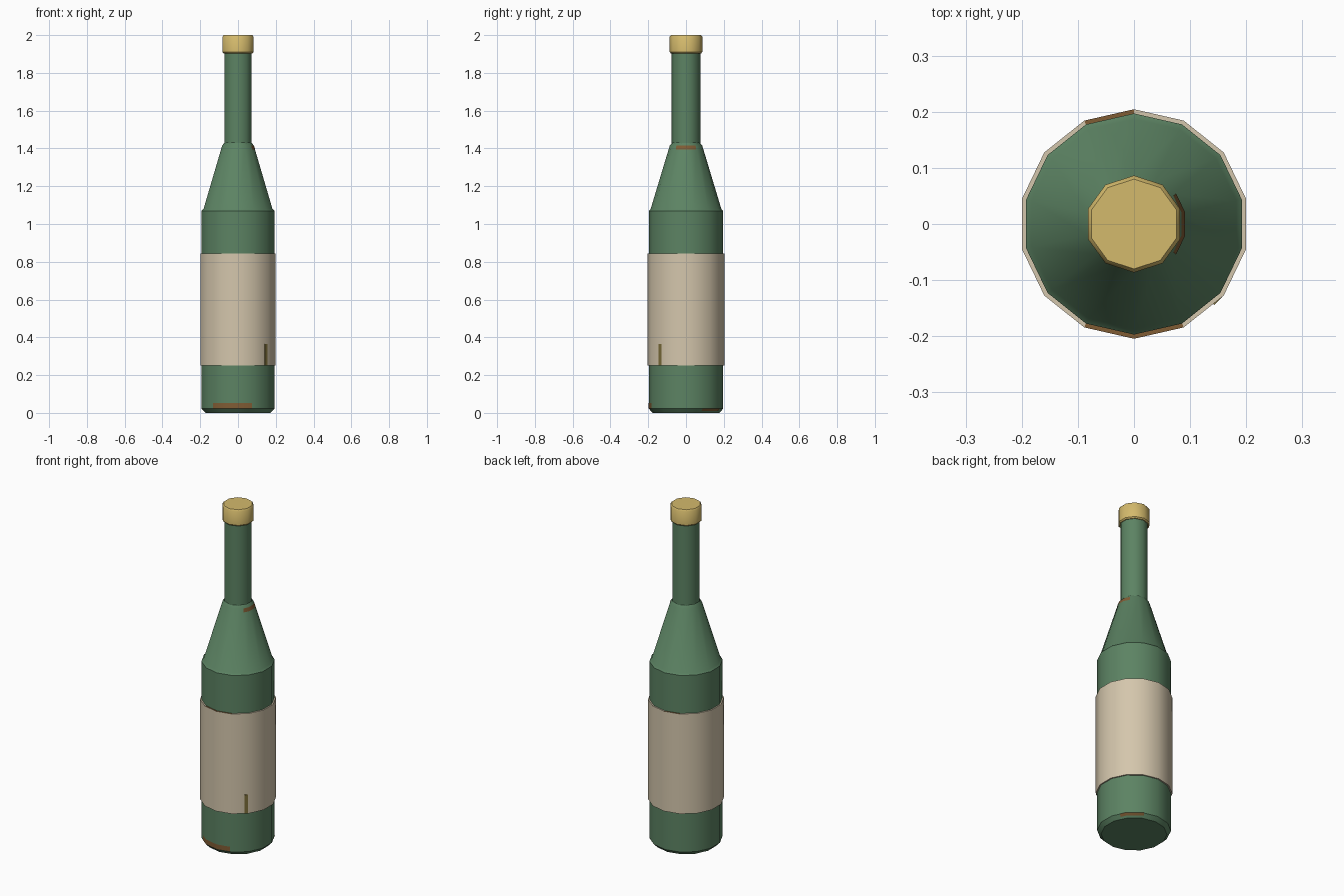
import bpy, bmesh, math
from mathutils import Vector

cube = bpy.data.objects.get("Cube")
if cube:
    bpy.data.objects.remove(cube, do_unlink=True)


def material(name, rgb):
    """Flat material from an sRGB colour."""
    lin = [((c / 255 + 0.055) / 1.055) ** 2.4 for c in rgb] + [1.0]
    m = bpy.data.materials.new(name)
    m.use_nodes = True
    m.diffuse_color = lin
    m.node_tree.nodes["Principled BSDF"].inputs["Base Color"].default_value = lin
    return m


green = material("green glass", (92, 131, 99))
cream = material("cream paper", (212, 198, 172))
gold = material("gold foil", (212, 186, 108))
rust = material("brown stain", (128, 92, 52))
olive = material("olive mark", (125, 110, 58))


def finish(bm, name, mats, angle):
    bmesh.ops.recalc_face_normals(bm, faces=bm.faces)
    mesh = bpy.data.meshes.new(name)
    bm.to_mesh(mesh)
    bm.free()
    for m in mats:
        mesh.materials.append(m)
    ob = bpy.data.objects.new(name, mesh)
    bpy.context.collection.objects.link(ob)
    bpy.ops.object.select_all(action="DESELECT")
    ob.select_set(True)
    bpy.context.view_layer.objects.active = ob
    bpy.ops.object.shade_smooth_by_angle(angle=math.radians(angle))
    return ob


def lathe(name, profile, sides, mats, angle=32, ring=False, rule=None):
    """Turn a (radius, height) profile; ring closes the section, else caps the ends."""
    bm = bmesh.new()
    loops = []
    for r, z in profile:
        turn = [math.pi / 2 + math.tau * i / sides for i in range(sides)]
        loops.append([bm.verts.new((r * math.cos(a), r * math.sin(a), z)) for a in turn])
    pairs = list(zip(loops, loops[1:]))
    if ring:
        pairs.append((loops[-1], loops[0]))
    for low, high in pairs:
        for i in range(sides):
            j = (i + 1) % sides
            bm.faces.new((low[i], low[j], high[j], high[i]))
    if not ring:
        bm.faces.new(loops[0])
        bm.faces.new(loops[-1])
    bm.normal_update()
    if rule:
        for f in bm.faces:
            f.material_index = rule(f)
    return finish(bm, name, mats, angle)


SIDES = 14
STEP = math.tau / SIDES


def facet_radius(r, a):
    """Distance to the flat-sided outline at an angle."""
    off = (a - math.pi / 2) % STEP - STEP / 2
    return r * math.cos(STEP / 2) / math.cos(off)


def stain(name, start, end, low, high, lift=0.0012):
    """Thin stain that follows the faceted glass between two (radius, height) points."""
    a0, a1 = math.radians(start), math.radians(end)
    first = math.pi / 2 - math.tau
    angles = [a0] + [a for a in (first + STEP * k for k in range(2 * SIDES)) if a0 < a < a1] + [a1]
    bm = bmesh.new()
    rows = []
    for r, z in (low, high):
        rows.append([bm.verts.new((facet_radius(r + lift, a) * math.cos(a),
                                   facet_radius(r + lift, a) * math.sin(a), z)) for a in angles])
    for i in range(len(angles) - 1):
        bm.faces.new((rows[0][i], rows[0][i + 1], rows[1][i + 1], rows[1][i]))
    ob = finish(bm, name, [rust], 32)
    # Make the outside the front of each face
    mesh = ob.data
    if mesh.polygons[0].normal.dot(Vector((*mesh.polygons[0].center.xy, 0))) < 0:
        mesh.flip_normals()
    return ob


# Glass: body with chamfered foot, ledge and tapering shoulder
R = 0.197
lathe("bottle_body", [(0.176, 0), (R, 0.022), (R, 1.07), (0.187, 1.08),
                      (0.086, 1.415), (0.068, 1.437)], SIDES, [green])
lathe("bottle_neck", [(0.0755, 1.42), (0.0755, 1.92)], 10, [green], 40)

# Foil cap with a small chamfer
lathe("bottle_cap", [(0.08, 1.903), (0.0865, 1.91), (0.0865, 1.991), (0.08, 2.0)],
      10, [gold], 40)


# Paper label, worn brown on parts of its upper rim
def worn_rim(f):
    c = f.calc_center_median()
    worn = (c.y < 0 and abs(c.x) < 0.06) or (c.y > 0 and -0.06 < c.x < 0)
    return int(f.normal.z > 0.9 and worn)


lathe("label", [(0.19, 0.252), (0.2045, 0.252), (0.2045, 0.845), (0.19, 0.845)],
      SIDES, [cream, rust], ring=True, rule=worn_rim)

# Small upright mark at the lower corner of the label
bm = bmesh.new()
bmesh.ops.create_cube(bm, size=1)
bmesh.ops.scale(bm, vec=(0.008, 0.02, 0.112), verts=bm.verts)
ob = finish(bm, "label_mark", [olive], 30)
ob.location = (0.1475, -0.1345, 0.308)
ob.rotation_euler.z = math.radians(-45)

# Stains on the glass
stain("foot_stain_front", -133, -68, (R, 0.024), (R, 0.052))
stain("foot_stain_back", 27, 66, (0.185, 0.01), (R, 0.0225))
stain("shoulder_stain", -36, 36, (0.0923, 1.394), (0.086, 1.415))
